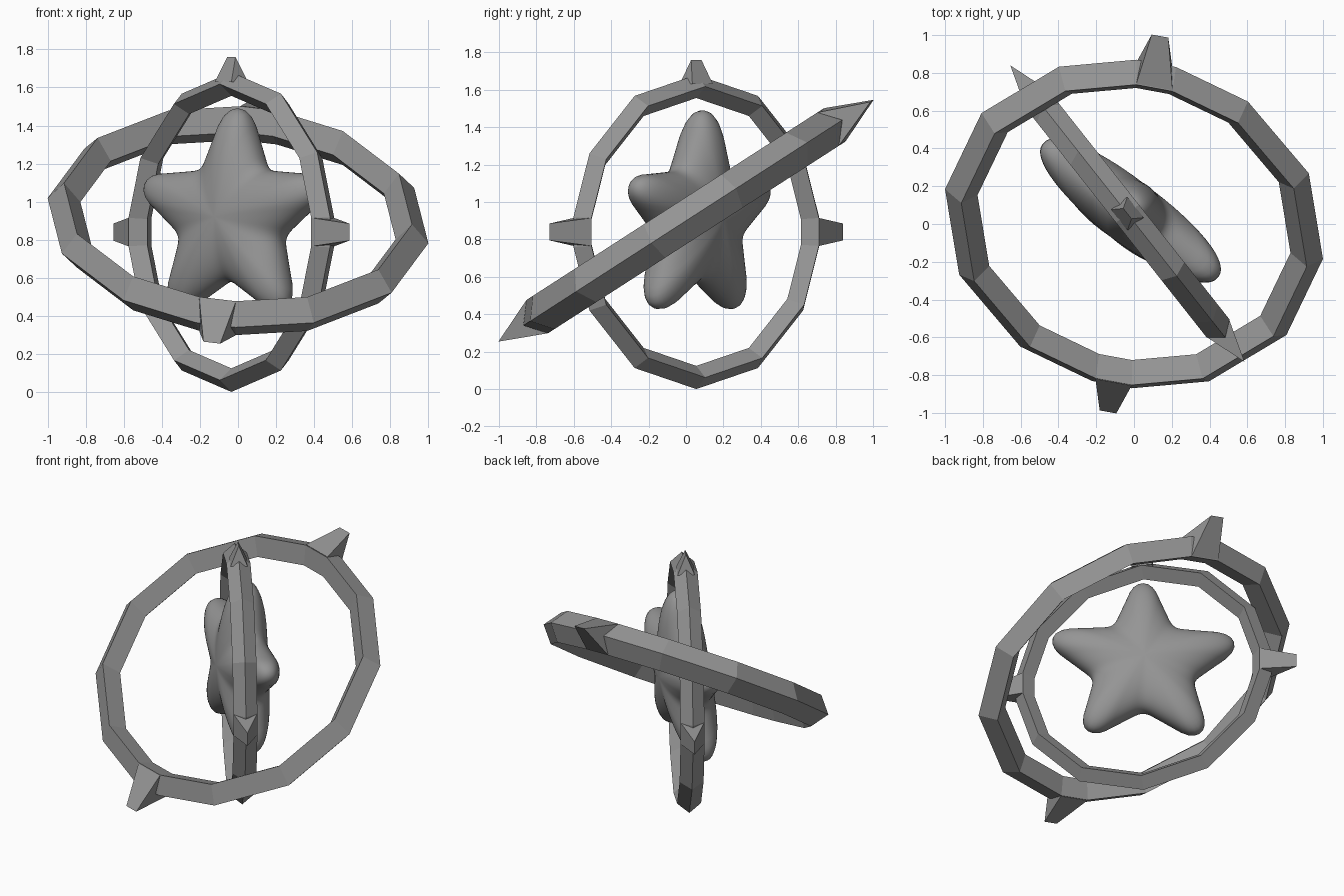
import bpy, bmesh, math
from mathutils import Matrix, Vector

old = bpy.data.objects.get("Cube")
if old:
    bpy.data.objects.remove(old)

grey = bpy.data.materials.new("plain grey")
grey.use_nodes = True
grey.diffuse_color = (0.3, 0.3, 0.3, 1)
grey.node_tree.nodes["Principled BSDF"].inputs["Base Color"].default_value = (0.3, 0.3, 0.3, 1)


def frame(u, v, origin):
    """Matrix whose local x, y, z are u, v and their normal."""
    u, v = Vector(u), Vector(v)
    m = Matrix((u, v, u.cross(v))).transposed().to_4x4()
    m.translation = origin
    return m


def make(name, bm, matrix, smooth=False):
    bm.transform(matrix)
    bmesh.ops.recalc_face_normals(bm, faces=bm.faces[:])
    mesh = bpy.data.meshes.new(name)
    bm.to_mesh(mesh)
    bm.free()
    mesh.materials.append(grey)
    for p in mesh.polygons:
        p.use_smooth = smooth
    obj = bpy.data.objects.new(name, mesh)
    bpy.context.collection.objects.link(obj)
    return obj


def ring(name, matrix, start, radius, depth, half, flats, cut):
    """Twelve-sided ring with a diamond section; corners in flats are cut off."""
    angles = []
    for k in range(12):
        a = start + 30 * k
        angles += [a - cut, a + cut] if k in flats else [a]
    bm = bmesh.new()
    section = [(depth, 0), (0, half), (-depth, 0), (0, -half)]
    loops = []
    for a in map(math.radians, angles):
        loops.append([bm.verts.new(((radius + r) * math.cos(a), (radius + r) * math.sin(a), n))
                      for r, n in section])
    for a, b in zip(loops, loops[1:] + loops[:1]):
        for i in range(4):
            j = (i + 1) % 4
            bm.faces.new((a[i], b[i], b[j], a[j]))
    make(name, bm, matrix)


def spike(name, matrix, angle, base, tip, wide, narrow, half):
    """Wedge pointing outward from a ring, ending in a short edge."""
    bm = bmesh.new()
    for w in (-1, 1):
        bm.verts.new((tip, w * narrow, 0))
        for n in (-half, half):
            bm.verts.new((base, w * wide, n))
    bmesh.ops.convex_hull(bm, input=bm.verts[:])
    bmesh.ops.dissolve_limit(bm, angle_limit=0.02, verts=bm.verts[:], edges=bm.edges[:])
    make(name, bm, matrix @ Matrix.Rotation(math.radians(angle), 4, 'Z'))


# Upright ring with two side spikes and a small top spike
upright = frame((0.62, -0.785, 0), (0, 0, 1), (-0.035, 0.055, 0.84))
ring("upright_ring", upright, 0, 0.778, 0.062, 0.077, (0, 6), 5.5)
for label, angle in (("front", 0), ("back", 180)):
    spike("upright_spike_" + label, upright, angle, 0.775, 1.0, 0.075, 0.045, 0.075)
spike("upright_spike_top", upright, 90, 0.79, 0.92, 0.07, 0.035, 0.055)

# Larger tilted ring, slightly oval, with a spike at front and back
tilt = math.radians(32.8)
turn = Matrix.Rotation(math.radians(125.5), 4, 'Z')
oval = turn @ Matrix.Diagonal((1.05, 0.95, 1, 1)) @ turn.inverted()
tilted = frame((1, 0, 0), (0, math.cos(tilt), math.sin(tilt)), (0, 0, 0.9)) @ oval
ring("tilted_ring", tilted, 20.5, 0.935, 0.088, 0.106, (2, 8), 6)
for label, angle in (("back", 80.5), ("front", 260.5)):
    spike("tilted_spike_" + label, tilted, angle, 0.935, 1.19, 0.098, 0.045, 0.104)


# Puffy star: rounded outline swept into a lens
def sharp_star(deg, tip=0.72, valley=0.33):
    a = math.radians(abs((deg + 36) % 72 - 36))
    vx, vy = valley * math.cos(math.pi / 5), valley * math.sin(math.pi / 5)
    return tip * vy / (vy * math.cos(a) + (tip - vx) * math.sin(a))


def outline(deg):
    return sum(sharp_star(deg + d) for d in range(-9, 10)) / 19


bm = bmesh.new()
bmesh.ops.create_uvsphere(bm, u_segments=120, v_segments=32, radius=1)
for v in bm.verts:
    flat = math.hypot(v.co.x, v.co.y)
    a = math.atan2(v.co.y, v.co.x)
    r = flat * outline(math.degrees(a) - 90)
    v.co = (r * math.cos(a), 0.95 * r * math.sin(a),
            math.copysign(0.165 * abs(v.co.z) ** 0.9, v.co.z))
star = frame((0.796, -0.605, 0), (0.045, 0.045, 1), (-0.025, 0.065, 0.91))
make("star", bm, star, smooth=True)
